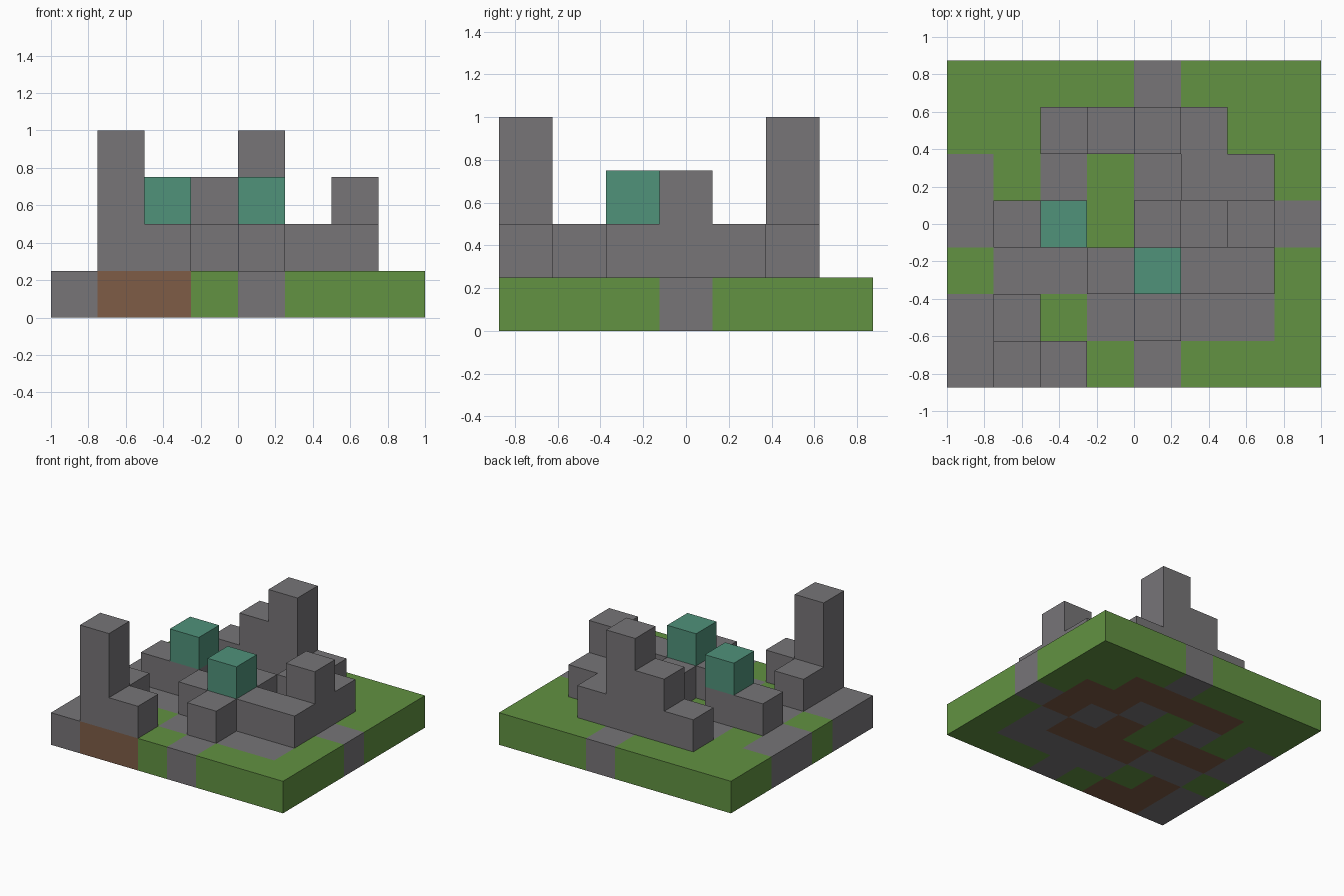
import bpy, bmesh
from mathutils import Vector

cube = bpy.data.objects.get("Cube")
if cube:
    bpy.data.objects.remove(cube)

CELL = 0.25
COLS, ROWS = 8, 7

# Ground plan, back row first: G grass, S stone path, D dirt
GROUND = """GGGGSGGG
GGDDDDGG
SGSGSDDG
SDDGDSDS
GSSDDDSG
SDGSSSSG
SDDGSGGG""".split()[::-1]

# Stack height of every cell in blocks, back row first
HEIGHT = """11111111
11234211
11111221
12312131
11123221
12112111
14211111""".split()[::-1]

# Cells whose top block is teal
TEAL_TOPS = {(2, 3), (4, 2)}


def make_material(name, rgb):
    mat = bpy.data.materials.new(name)
    mat.use_nodes = True
    mat.diffuse_color = (*rgb, 1)
    mat.node_tree.nodes["Principled BSDF"].inputs["Base Color"].default_value = (*rgb, 1)
    return mat


stone = make_material("stone grey", (0.184, 0.178, 0.187))
grass = make_material("grass green", (0.122, 0.287, 0.054))
dirt = make_material("dirt brown", (0.209, 0.107, 0.061))
teal = make_material("teal", (0.08, 0.287, 0.195))

GROUND_PARTS = {"G": "grass", "S": "stone_path", "D": "dirt_foundation"}
MATERIALS = {"grass": grass, "stone_path": stone, "dirt_foundation": dirt,
             "walls": stone, "towers": stone, "teal_blocks": teal}


def part_at(col, row, level):
    """Name of the part that fills a block."""
    if level == 0:
        return GROUND_PARTS[GROUND[row][col]]
    if level == 1:
        return "walls"
    return "teal_blocks" if (col, row) in TEAL_TOPS else "towers"


# Sort all blocks into parts
blocks = {(c, r, k): part_at(c, r, k)
          for r in range(ROWS) for c in range(COLS)
          for k in range(int(HEIGHT[r][c]))}


def build_part(name):
    """Mesh the outer faces of one part's blocks."""
    bm = bmesh.new()
    for cell in [b for b, part in blocks.items() if part == name]:
        centre = Vector(cell) + Vector((0.5, 0.5, 0.5))
        for axis in range(3):
            for sign in (-1, 1):
                normal = Vector((0, 0, 0))
                normal[axis] = sign
                if tuple(int(a + b) for a, b in zip(cell, normal)) in blocks:
                    continue
                u = Vector((0, 0, 0))
                u[(axis + 1) % 3] = 0.5
                v = normal.cross(u)
                mid = centre + normal / 2
                corners = (mid - u - v, mid + u - v, mid + u + v, mid - u + v)
                bm.faces.new([bm.verts.new((p - Vector((COLS / 2, ROWS / 2, 0))) * CELL)
                              for p in corners])
    bmesh.ops.remove_doubles(bm, verts=bm.verts, dist=0.001)
    mesh = bpy.data.meshes.new(name)
    bm.to_mesh(mesh)
    bm.free()
    mesh.materials.append(MATERIALS[name])
    bpy.context.collection.objects.link(bpy.data.objects.new(name, mesh))


for part_name in MATERIALS:
    build_part(part_name)
